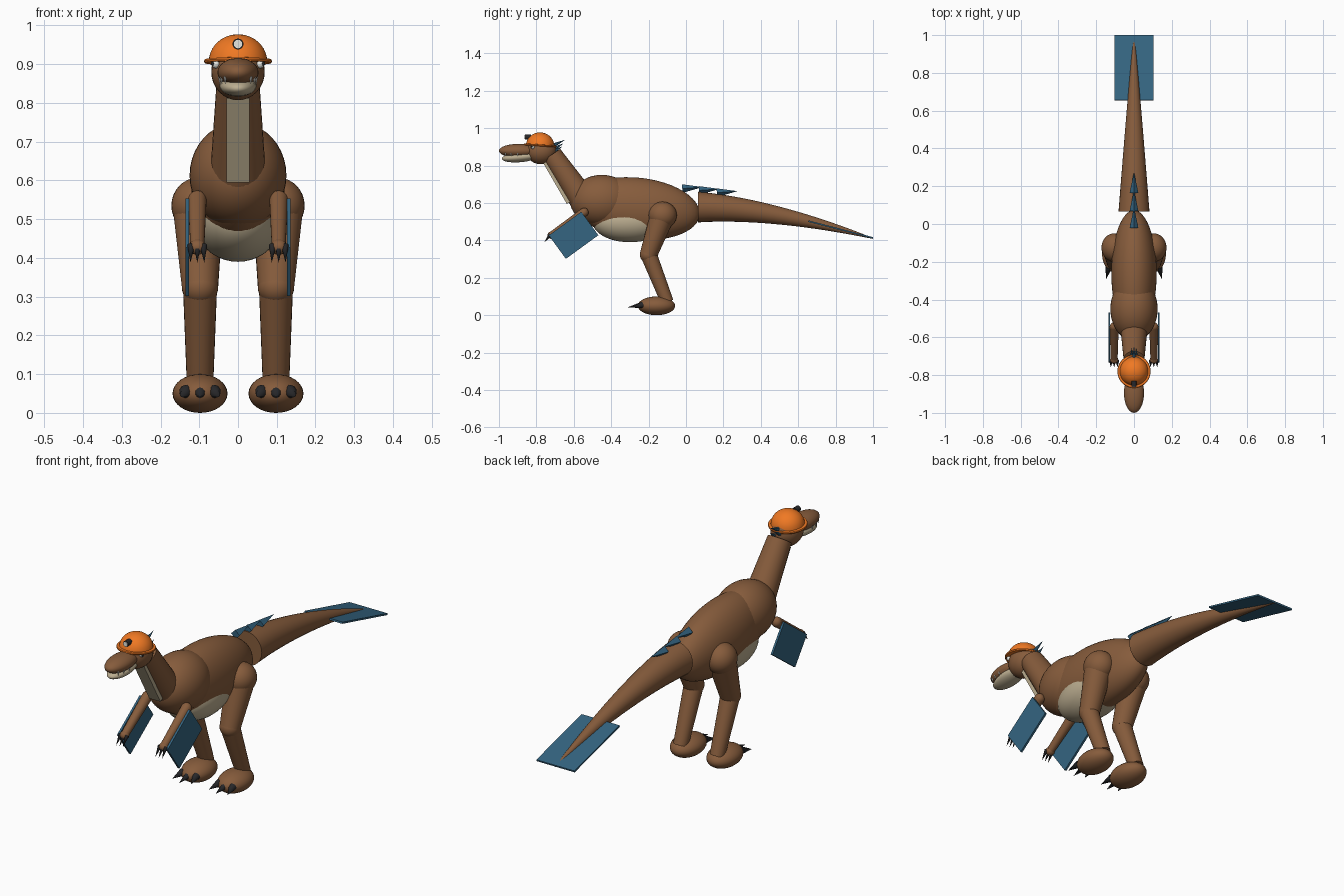
import bpy, bmesh
from math import sin, cos, pi, radians
from mathutils import Vector, Matrix

if "Cube" in bpy.data.objects:
    bpy.data.objects.remove(bpy.data.objects["Cube"])


def material(name, r, g, b):
    m = bpy.data.materials.new(name)
    m.diffuse_color = (r, g, b, 1)
    m.use_nodes = True
    m.node_tree.nodes["Principled BSDF"].inputs["Base Color"].default_value = m.diffuse_color
    return m


BROWN = material("brown", 0.24, 0.107, 0.045)
TAN = material("tan", 0.5, 0.42, 0.28)
BLUE = material("blue", 0.035, 0.13, 0.22)
ORANGE = material("orange", 0.87, 0.19, 0.017)
BLACK = material("black", 0.02, 0.02, 0.022)
WHITE = material("white", 0.8, 0.8, 0.75)


def finish(bm, name, mat, angle=40):
    bmesh.ops.recalc_face_normals(bm, faces=bm.faces)
    me = bpy.data.meshes.new(name)
    bm.to_mesh(me)
    bm.free()
    ob = bpy.data.objects.new(name, me)
    bpy.context.collection.objects.link(ob)
    me.materials.append(mat)
    bpy.ops.object.select_all(action='DESELECT')
    ob.select_set(True)
    bpy.context.view_layer.objects.active = ob
    bpy.ops.object.shade_smooth_by_angle(angle=radians(angle))
    return ob


def ellipsoid(name, mat, loc, size, tilt=0, seg=32):
    bm = bmesh.new()
    m = Matrix.Translation(loc) @ Matrix.Rotation(radians(tilt), 4, 'X') @ Matrix.Diagonal((*size, 1))
    bmesh.ops.create_uvsphere(bm, u_segments=seg, v_segments=seg // 2, radius=1, matrix=m)
    return finish(bm, name, mat)


def cone(name, mat, a, b, r1, r2=0.0, seg=24):
    a, b = Vector(a), Vector(b)
    d = b - a
    bm = bmesh.new()
    m = Matrix.Translation((a + b) / 2) @ d.to_track_quat('Z', 'Y').to_matrix().to_4x4()
    bmesh.ops.create_cone(bm, cap_ends=True, segments=seg, radius1=r1, radius2=r2, depth=d.length, matrix=m)
    return finish(bm, name, mat)


def box(name, mat, loc, size, tilt=0):
    bm = bmesh.new()
    m = Matrix.Translation(loc) @ Matrix.Rotation(radians(tilt), 4, 'X') @ Matrix.Diagonal((*size, 1))
    bmesh.ops.create_cube(bm, size=1, matrix=m)
    return finish(bm, name, mat)


# Body
ellipsoid("torso", BROWN, (0, -0.26, 0.57), (0.12, 0.335, 0.165), -6, 48)
ellipsoid("chest", BROWN, (0, -0.45, 0.613), (0.125, 0.17, 0.137), 0, 40)
ellipsoid("belly", TAN, (0, -0.3, 0.5), (0.115, 0.2, 0.11), 0, 40)

# Tail: rings swept along a drooping path
bm = bmesh.new()
rings = []
N, S = 16, 28
for i in range(N + 1):
    t = i / N
    y, z = 0.065 + 0.935 * t, 0.578 - 0.168 * t ** 1.7
    slope = -0.168 * 1.7 * t ** 0.7 / 0.935
    r = 0.08 * (1 - t) ** 0.92 + 0.002
    rings.append([bm.verts.new((r * cos(2 * pi * k / S), y - slope * r * sin(2 * pi * k / S) * min(1, 4 * t) * (1 - t),
                                z + r * sin(2 * pi * k / S))) for k in range(S)])
for p, q in zip(rings, rings[1:]):
    for k in range(S):
        bm.faces.new((p[k], p[(k + 1) % S], q[(k + 1) % S], q[k]))
bm.faces.new(rings[0])
bm.faces.new(rings[-1])
finish(bm, "tail", BROWN)
box("tail_fan", BLUE, (0, 0.827, 0.458), (0.204, 0.357, 0.008), -14.5)

# Back feathers
for i, (y, z) in enumerate(((-0.02, 0.677), (0.07, 0.667), (0.165, 0.655))):
    cone(f"back_feather_{i}", BLUE, (0, y, z), (0, y + 0.11, z + 0.008), 0.023, 0, 4)

# Neck
cone("neck", BROWN, (0, -0.53, 0.585), (0, -0.718, 0.858), 0.074, 0.055, 32)
box("throat_stripe", TAN, (0, -0.691, 0.708), (0.06, 0.02, 0.25), 30)

# Head
ellipsoid("head", BROWN, (0, -0.775, 0.88), (0.069, 0.082, 0.073))
ellipsoid("snout", BROWN, (0, -0.895, 0.879), (0.053, 0.105, 0.037))
ellipsoid("lower_jaw", TAN, (0, -0.885, 0.845), (0.048, 0.1, 0.027), 5)
for s in (-1, 1):
    ellipsoid("eye", WHITE, (s * 0.057, -0.82, 0.9), (0.011, 0.011, 0.011), 0, 16)
    ellipsoid("pupil", BLACK, (s * 0.065, -0.825, 0.901), (0.005, 0.005, 0.005), 0, 12)
    for y, x in ((-0.965, 0.033), (-0.935, 0.042), (-0.9, 0.047)):
        cone("tooth", WHITE, (s * x, y, 0.868), (s * x, y, 0.848), 0.005, 0, 8)
for x, y, z in ((0, -0.645, 0.938), (-0.012, -0.655, 0.918), (0.012, -0.66, 0.903)):
    cone("crest_feather", BLUE, (x, -0.71, z - 0.03), (x, y, z), 0.011, 0, 6)

# Helmet: dome and brim turned from one profile, with a lamp
prof = [(0.075 * sin(a * pi / 20), 0.069 * cos(a * pi / 20)) for a in range(10)]
prof += [(0.075, 0.005), (0.086, 0.004), (0.088, 0), (0.086, -0.005), (0.066, -0.005)]
bm = bmesh.new()
vs = [bm.verts.new((r, 0, z)) for r, z in prof]
es = [bm.edges.new(p) for p in zip(vs, vs[1:])]
bmesh.ops.spin(bm, geom=vs + es, cent=(0, 0, 0), axis=(0, 0, 1), angle=2 * pi, steps=40)
bmesh.ops.remove_doubles(bm, verts=bm.verts, dist=1e-5)
bm.transform(Matrix.Translation((0, -0.78, 0.908)) @ Matrix.Rotation(radians(-4), 4, 'X'))
finish(bm, "helmet", ORANGE)
cone("lamp_housing", BLACK, (0, -0.83, 0.952), (0, -0.861, 0.952), 0.014, 0.014)
cone("lamp_lens", WHITE, (0, -0.855, 0.952), (0, -0.864, 0.952), 0.011, 0.011)

for s, side in ((-1, "right"), (1, "left")):
    # Arm with feather panel and claws
    x = s * 0.105
    ellipsoid(f"{side}_shoulder", BROWN, (x, -0.545, 0.55), (0.024, 0.024, 0.024), 0, 20)
    cone(f"{side}_arm", BROWN, (x, -0.545, 0.55), (x, -0.72, 0.428), 0.024, 0.018)
    ellipsoid(f"{side}_hand", BROWN, (x, -0.72, 0.428), (0.022, 0.02, 0.02), 0, 20)
    box(f"{side}_arm_feathers", BLUE, (s * 0.131, -0.601, 0.427), (0.01, 0.215, 0.155), 36)
    for k in (-1, 0, 1):
        cone(f"{side}_hand_claw", BLACK, (x + k * 0.016, -0.725, 0.432), (x + k * 0.018, -0.758, 0.388), 0.01, 0, 10)
    # Leg
    x = s * 0.103
    hip, knee, ankle = (x, -0.125, 0.535), (s * 0.098, -0.2, 0.325), (s * 0.098, -0.1, 0.07)
    ellipsoid(f"{side}_hip", BROWN, hip, (0.069, 0.076, 0.072))
    cone(f"{side}_thigh", BROWN, hip, knee, 0.066, 0.047)
    ellipsoid(f"{side}_knee", BROWN, knee, (0.047, 0.047, 0.047))
    cone(f"{side}_shin", BROWN, knee, ankle, 0.044, 0.034)
    ellipsoid(f"{side}_foot", BROWN, (s * 0.098, -0.158, 0.05), (0.071, 0.1, 0.05))
    for k in (-1, 0, 1):
        cone(f"{side}_toe_claw", BLACK, (s * 0.098 + k * 0.036, -0.232, 0.055),
             (s * 0.098 + k * 0.05, -0.312 + 0.02 * abs(k), 0.042), 0.018, 0, 10)
